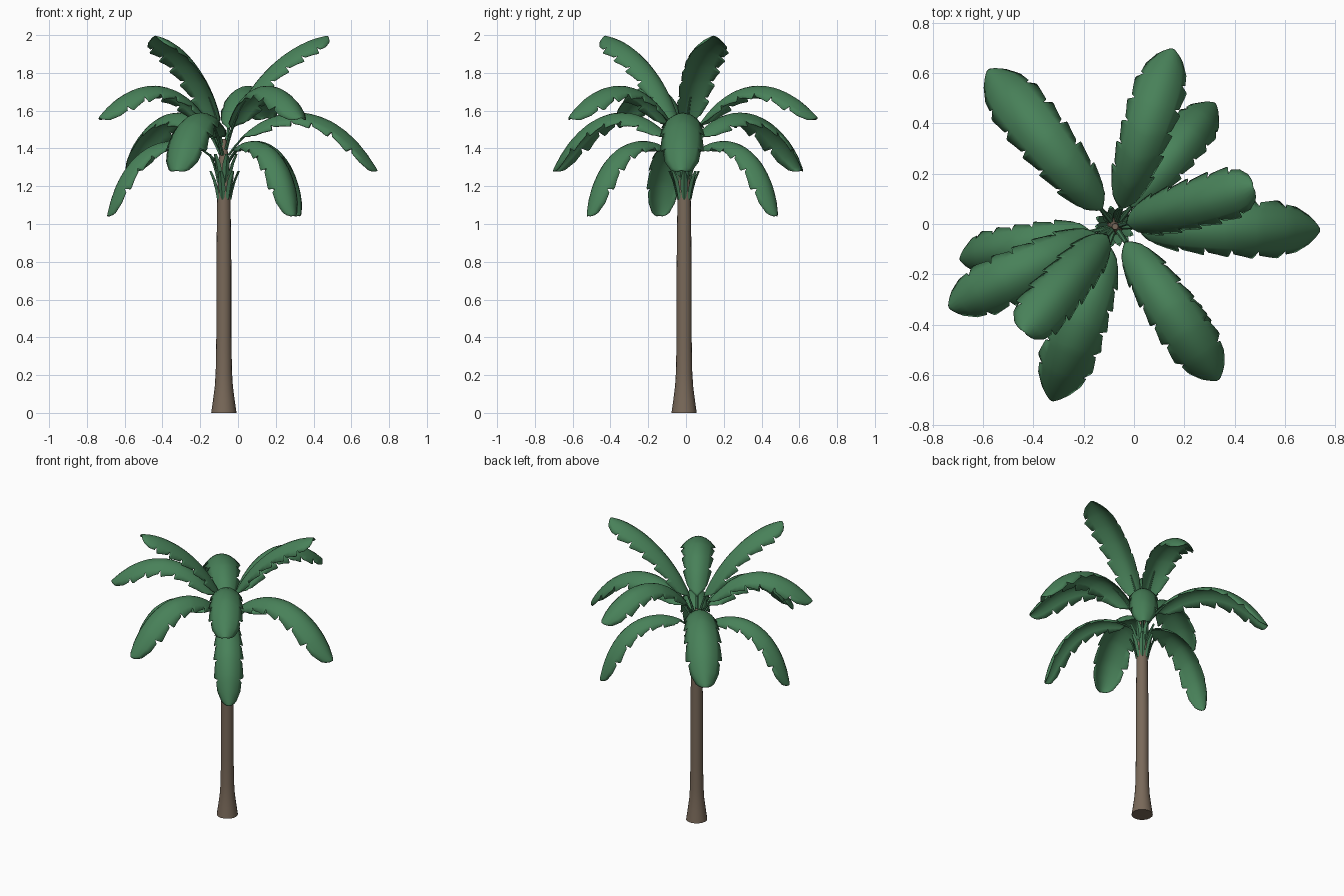
import bpy, bmesh, math
from mathutils import Vector

if "Cube" in bpy.data.objects:
    bpy.data.objects.remove(bpy.data.objects["Cube"])

CX, CY = -0.075, -0.01


def material(name, col):
    m = bpy.data.materials.new(name)
    m.diffuse_color = (*col, 1)
    m.use_nodes = True
    m.node_tree.nodes["Principled BSDF"].inputs["Base Color"].default_value = m.diffuse_color
    return m


GREEN = material("leaf_green", (0.065, 0.22, 0.10))
STEM = material("stem_green", (0.06, 0.20, 0.095))
BROWN = material("bark_brown", (0.19, 0.14, 0.10))


def finish(name, bm, mat, angle=40):
    bmesh.ops.recalc_face_normals(bm, faces=bm.faces)
    me = bpy.data.meshes.new(name)
    bm.to_mesh(me)
    bm.free()
    ob = bpy.data.objects.new(name, me)
    bpy.context.collection.objects.link(ob)
    ob.location = (CX, CY, 0)
    me.materials.append(mat)
    bpy.ops.object.select_all(action='DESELECT')
    ob.select_set(True)
    bpy.context.view_layer.objects.active = ob
    bpy.ops.object.shade_smooth_by_angle(angle=math.radians(angle))
    return ob


def skin(bm, rings, closed=True, caps=True):
    rows = [[bm.verts.new(p) for p in r] for r in rings]
    n = len(rows[0])
    for a, b in zip(rows, rows[1:]):
        for i in range(n if closed else n - 1):
            j = (i + 1) % n
            bm.faces.new((a[i], a[j], b[j], b[i]))
    if caps:
        bm.faces.new(rows[0])
        bm.faces.new(rows[-1])


# trunk with a flared foot
bm = bmesh.new()
profile = [(0.067, 0), (0.057, 0.07), (0.048, 0.14), (0.043, 0.22), (0.040, 0.4), (0.040, 0.75),
           (0.037, 1.0), (0.034, 1.2), (0.029, 1.32), (0.012, 1.45)]
skin(bm, [[(r * math.cos(k * math.tau / 16), r * math.sin(k * math.tau / 16), z)
           for k in range(16)] for r, z in profile])
finish("trunk", bm, BROWN)


class Path:
    """Cubic arc in a vertical plane at a given azimuth."""

    def __init__(self, az, pts, reach):
        a = math.radians(az)
        self.out = Vector((math.cos(a), math.sin(a), 0))
        self.side = Vector((-math.sin(a), math.cos(a), 0))
        self.p = [self.out * r * reach + Vector((0, 0, z)) for r, z in pts]

    def at(self, t):
        a, b, c, d = self.p
        u = 1 - t
        pos = a * u**3 + b * 3 * u * u * t + c * 3 * u * t * t + d * t**3
        tan = ((b - a) * u * u + (c - b) * 2 * u * t + (d - c) * t * t).normalized()
        return pos, tan, tan.cross(self.side)


def frond(name, az, pts, width, reach, start, teeth=6):
    path = Path(az, pts, reach)
    # blade: arched strip with notched leaflet edges
    stations = []
    for k in range(teeth):
        for f, cut in ((0.0, 0.80), (0.12, 0.95), (0.5, 1.0), (0.86, 1.06), (0.94, 1.05)):
            stations.append(((k + f) / teeth, cut))
    stations += [(0.998, 1.0)]
    rings = []
    for s, cut in stations:
        w = width * max(s, 0.03)**0.15 * math.sqrt(1 - s**10)
        ring = []
        for i in range(-4, 5):
            u = i / 4
            k = cut if abs(i) == 4 else 0.98
            t = start + (1 - start) * s + 0.06 * abs(u) * (1 - s)
            pos, tan, nor = path.at(t)
            ring.append(pos + path.side * (u * w * k) - nor * (0.62 * w * (u * k)**2))
        rings.append(ring)
    bm = bmesh.new()
    skin(bm, rings, closed=False, caps=False)
    ob = finish(name, bm, GREEN, 50)
    mod = ob.modifiers.new("thickness", 'SOLIDIFY')
    mod.thickness = 0.004
    mod.offset = 0
    # stalk
    bm = bmesh.new()
    rings = []
    for i in range(7):
        t = i / 6 * 0.3
        pos, tan, nor = path.at(t)
        r = 0.011 - 0.024 * t
        rings.append([pos - nor * r * 0.7 + path.side * r * math.cos(q * math.tau / 6)
                      + nor * r * 0.7 * math.sin(q * math.tau / 6) for q in range(6)])
    skin(bm, rings)
    finish(name + "_stalk", bm, STEM)


# tiers of fronds: name, (azimuth, reach) list, arc (radius, height), half width, blade start
TIERS = [
    ("lower_frond", ((51, 1), (-54, 1), (-168, 1)),
     [(0.02, 1.32), (0.2, 1.52), (0.54, 1.49), (0.63, 1.04)], 0.094, 0.13),
    ("middle_frond", ((129, 0.99), (-1, 1.005), (-110, 0.91)),
     [(0.02, 1.37), (0.22, 1.66), (0.58, 1.69), (0.81, 1.28)], 0.118, 0.10),
    ("high_frond", ((72, 0.99), (-56, 0.98), (-154, 0.98)),
     [(0.015, 1.40), (0.2, 1.78), (0.5, 1.83), (0.75, 1.56)], 0.110, 0.10),
    ("top_frond", ((16, 0.97), (-131, 0.94)),
     [(0.01, 1.42), (0.1, 1.73), (0.35, 1.96), (0.59, 1.995)], 0.108, 0.12),
]
for name, azimuths, pts, width, start in TIERS:
    for n, (az, reach) in enumerate(azimuths):
        frond(f"{name}_{n + 1}", az, pts, width, reach, start)

# leaf base sheaths around the crown: two rows of flaring pointed scales
for row, (z, r, count, turn) in enumerate(((1.13, 0.031, 7, 0), (1.22, 0.027, 7, 26))):
    bm = bmesh.new()
    for k in range(count):
        a = math.radians(turn) + k * math.tau / count
        out = Vector((math.cos(a), math.sin(a), 0))
        side = Vector((-math.sin(a), math.cos(a), 0))
        rings = []
        for h, d, w in ((0, 0, 0.008), (0.05, 0.01, 0.018), (0.10, 0.024, 0.019), (0.15, 0.045, 0.009)):
            c = out * (r + d) + Vector((0, 0, z + h))
            rings.append([c - side * w, c + out * 0.009, c + side * w, c - out * 0.004])
        skin(bm, rings)
    finish(f"leaf_sheaths_{row + 1}", bm, STEM)
